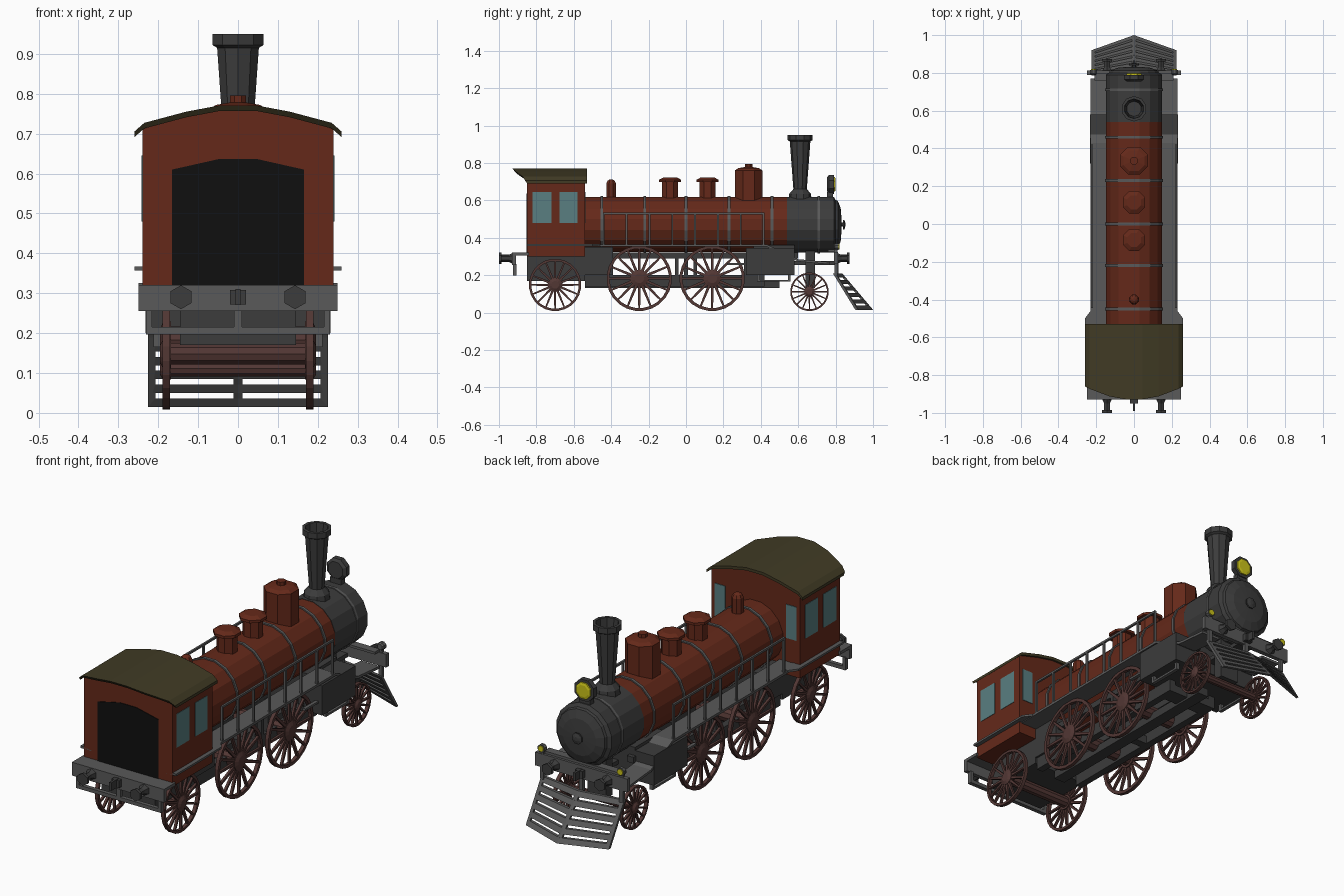
import bpy, bmesh, math
from mathutils import Vector, Matrix

if "Cube" in bpy.data.objects:
    bpy.data.objects.remove(bpy.data.objects["Cube"])

def material(name, rgb):
    m = bpy.data.materials.new(name)
    m.diffuse_color = (*rgb, 1)
    m.use_nodes = True
    m.node_tree.nodes["Principled BSDF"].inputs["Base Color"].default_value = m.diffuse_color
    return m

RED = material("red_paint", (0.13, 0.022, 0.010))
DARK = material("dark_iron", (0.045, 0.045, 0.045))
STEEL = material("steel", (0.10, 0.10, 0.10))
BROWN = material("brown_iron", (0.085, 0.038, 0.034))
ROOF = material("roof_paint", (0.052, 0.043, 0.018))
GLASS = material("glass", (0.10, 0.21, 0.22))
BLACK = material("black", (0.005, 0.005, 0.005))
YELLOW = material("lamp_yellow", (0.6, 0.55, 0.01))

def finish(name, bm, mat):
    bmesh.ops.recalc_face_normals(bm, faces=bm.faces)
    me = bpy.data.meshes.new(name)
    bm.to_mesh(me)
    bm.free()
    me.materials.append(mat)
    ob = bpy.data.objects.new(name, me)
    bpy.context.collection.objects.link(ob)
    return ob

def prism(bm, pts, vec):
    """Polygon swept along a vector."""
    a = [bm.verts.new(p) for p in pts]
    b = [bm.verts.new(Vector(p) + Vector(vec)) for p in pts]
    bm.faces.new(a)
    bm.faces.new(b[::-1])
    for i in range(len(a)):
        j = (i + 1) % len(a)
        bm.faces.new((a[i], a[j], b[j], b[i]))

def box(bm, x, y, z):
    prism(bm, [(x[0], y[0], z[0]), (x[1], y[0], z[0]), (x[1], y[1], z[0]), (x[0], y[1], z[0])],
          (0, 0, z[1] - z[0]))

def lathe(bm, prof, n, loc, axis, closed=False):
    """(radius, height) profile turned about an axis through loc."""
    rot = {'X': Matrix.Rotation(math.pi / 2, 3, 'Y'), 'Y': Matrix.Rotation(-math.pi / 2, 3, 'X'),
           'Z': Matrix.Identity(3)}[axis]
    rings = []
    for r, h in prof:
        rings.append([bm.verts.new(rot @ Vector((r * math.cos(t), r * math.sin(t), h)) + Vector(loc))
                      for t in (2 * math.pi * (k + 0.5) / n for k in range(n))])
    if closed:
        rings.append(rings[0])
    else:
        bm.faces.new(rings[0][::-1])
        bm.faces.new(rings[-1])
    for p, q in zip(rings, rings[1:]):
        for k in range(n):
            bm.faces.new((p[k], p[(k + 1) % n], q[(k + 1) % n], q[k]))

def turned(name, prof, n, loc, axis, mat):
    bm = bmesh.new()
    lathe(bm, prof, n, loc, axis)
    return finish(name, bm, mat)

def boxes(name, mat, *dims):
    bm = bmesh.new()
    for d in dims:
        box(bm, *d)
    return finish(name, bm, mat)

def both(x0, x1, y, z):
    return [((x0, x1), y, z), ((-x1, -x0), y, z)]

# boiler, smokebox, door and bands
ZB = 0.47
turned("boiler", [(0.15, -0.55), (0.15, 0.54)], 16, (0, 0, ZB), 'Y', RED)
turned("smokebox", [(0.152, 0.54), (0.152, 0.79), (0.135, 0.80), (0.13, 0.812), (0.09, 0.827), (0.03, 0.832)],
       16, (0, 0, ZB), 'Y', DARK)
turned("door_knob", [(0.012, 0.82), (0.012, 0.84), (0.028, 0.84), (0.028, 0.847), (0.01, 0.852)], 8, (0, 0, ZB), 'Y', DARK)
bm = bmesh.new()
for y in (-0.45, -0.22, 0.0, 0.23, 0.46, 0.71):
    lathe(bm, [(0.156, y - 0.007), (0.156, y + 0.007)], 16, (0, 0, ZB), 'Y')
finish("boiler_bands", bm, STEEL)

# chimney, domes and whistle
turned("chimney", [(0.062, 0.60), (0.058, 0.635), (0.036, 0.66), (0.055, 0.915), (0.067, 0.922), (0.067, 0.95),
                   (0.052, 0.95), (0.04, 0.80)], 10, (0, 0.61, 0), 'Z', DARK)
turned("large_dome", [(0.08, 0.58), (0.08, 0.76), (0.06, 0.772), (0.022, 0.778), (0.022, 0.795)], 8, (0, 0.335, 0), 'Z', RED)
for i, y in enumerate((0.115, -0.085)):
    turned(f"small_dome_{i}", [(0.047, 0.58), (0.047, 0.697), (0.064, 0.697), (0.064, 0.710), (0.04, 0.722)],
           8, (0, y, 0), 'Z', RED)
turned("whistle", [(0.028, 0.59), (0.028, 0.69), (0.02, 0.705), (0.008, 0.712)], 8, (0, -0.40, 0), 'Z', RED)

# headlight and beam lamps
turned("headlight", [(0.042, 0.755), (0.056, 0.765), (0.056, 0.79)], 8, (0, 0, 0.685), 'Y', DARK)
turned("headlight_lens", [(0.042, 0.785), (0.042, 0.797), (0.03, 0.80)], 8, (0, 0, 0.685), 'Y', YELLOW)
boxes("headlight_bracket", DARK, ((-0.03, 0.03), (0.755, 0.785), (0.60, 0.645)))
for s in (-1, 1):
    turned("beam_lamp", [(0.014, 0.79), (0.02, 0.797), (0.02, 0.815)], 8, (s * 0.215, 0, 0.352), 'Y', STEEL)
    turned("beam_lamp_lens", [(0.015, 0.81), (0.015, 0.82)], 8, (s * 0.215, 0, 0.352), 'Y', YELLOW)

# cab with doorway and windows
bm = bmesh.new()
half = [(0.24, 0.30), (0.24, 0.715), (0.13, 0.745), (0.045, 0.76)]
prism(bm, [(x, -0.85, z) for x, z in half] + [(-x, -0.85, z) for x, z in half[::-1]], (0, 0.31, 0))
finish("cab", bm, RED)
bm = bmesh.new()
half = [(0.165, 0.32), (0.165, 0.61), (0.045, 0.637)]
prism(bm, [(x, -0.853, z) for x, z in half] + [(-x, -0.853, z) for x, z in half[::-1]], (0, 0.01, 0))
finish("cab_doorway", bm, BLACK)
boxes("cab_windows", GLASS, *both(0.235, 0.242, (-0.82, -0.72), (0.48, 0.645)),
      *both(0.235, 0.242, (-0.675, -0.58), (0.48, 0.645)), *both(0.165, 0.222, (-0.545, -0.537), (0.48, 0.645)))

# arched cab roof, overhanging at the back
bm = bmesh.new()
half = [(0.26, 0.705), (0.235, 0.727), (0.13, 0.755), (0.045, 0.771)]
rows = []
for x, z in half + [(-x, z) for x, z in half[::-1]]:
    yb = -0.93 + 0.07 * (x / 0.26) ** 2
    rows.append([bm.verts.new(p) for p in ((x, yb, z), (x, -0.53, z), (x, -0.53, z - 0.014), (x, yb + 0.01, z - 0.014))])
for p, q in zip(rows, rows[1:]):
    for k in range(4):
        bm.faces.new((p[k], p[(k + 1) % 4], q[(k + 1) % 4], q[k]))
bm.faces.new(rows[0])
bm.faces.new(rows[-1])
finish("cab_roof", bm, ROOF)

# running boards, dropping towards the front, widened by the cab
bm = bmesh.new()
path = [(-0.54, 0.365), (0.43, 0.365), (0.60, 0.285), (0.77, 0.27)]
for s in (-1, 1):
    for (y0, z0), (y1, z1) in zip(path, path[1:]):
        x = s * 0.13
        prism(bm, [(x, y0, z0), (x, y1, z1), (x, y1, z1 - 0.012), (x, y0, z0 - 0.012)], (s * 0.10, 0, 0))
    prism(bm, [(s * x, y, 0.357) for x, y in ((0.2, -0.85), (0.26, -0.85), (0.26, -0.50), (0.23, -0.46), (0.2, -0.46))],
          (0, 0, 0.010))
finish("running_boards", bm, STEEL)

# hand railings
bm = bmesh.new()
for s in (-1, 1):
    xs = (s * 0.222 - 0.005, s * 0.222 + 0.005)
    box(bm, xs, (-0.445, 0.42), (0.525, 0.535))
    for i in range(8):
        y = -0.44 + i * 0.855 / 7
        box(bm, xs, (y - 0.005, y + 0.005), (0.36, 0.53))
finish("railings", bm, STEEL)

# frame, firebox, cylinders and saddle
boxes("frame", DARK,
      *both(0.10, 0.135, (-0.54, 0.42), (0.14, 0.20)), *both(0.10, 0.135, (-0.54, 0.60), (0.29, 0.32)),
      *[d for y in (-0.05, 0.0, 0.05, 0.32) for d in both(0.11, 0.135, (y - 0.01, y + 0.01), (0.19, 0.31))],
      ((-0.03, 0.03), (-0.54, 0.50), (0.13, 0.17)), ((-0.11, 0.11), (-0.07, -0.03), (0.14, 0.18)),
      ((-0.11, 0.11), (0.34, 0.42), (0.14, 0.18)))
boxes("firebox", DARK, ((-0.145, 0.145), (-0.56, -0.39), (0.20, 0.35)), ((-0.145, 0.145), (-0.85, -0.54), (0.17, 0.31)))
boxes("cylinders", DARK, *both(0.13, 0.232, (0.32, 0.58), (0.20, 0.345)))
boxes("saddle", DARK, ((-0.13, 0.13), (0.36, 0.58), (0.20, 0.36)), ((-0.05, 0.05), (0.64, 0.69), (0.13, 0.34)),
      ((-0.04, 0.04), (0.50, 0.80), (0.255, 0.275)))
boxes("slide_bars", STEEL, *both(0.195, 0.212, (0.22, 0.36), (0.255, 0.265)), *both(0.195, 0.212, (0.38, 0.56), (0.165, 0.175)),
      *both(0.195, 0.212, (0.38, 0.395), (0.165, 0.21)), *both(0.195, 0.212, (0.545, 0.56), (0.165, 0.21)))

# spoked wheels and axles
def wheelset(name, y, r, n=16):
    z = r + 0.008
    bm = bmesh.new()
    for s in (-1, 1):
        c = Vector((s * 0.18, y, z))
        lathe(bm, [(r, -0.009), (r, 0.009), (r * 0.91, 0.009), (r * 0.91, -0.009)], 24, c, 'X', True)
        lathe(bm, [(r * 0.27, -0.012), (r * 0.27, 0.008), (r * 0.15, 0.016)] if s > 0 else
              [(r * 0.15, -0.016), (r * 0.27, -0.008), (r * 0.27, 0.012)], 12, c, 'X')
        for k in range(n):
            t = 2 * math.pi * k / n
            d, w = Vector((0, math.cos(t), math.sin(t))), Vector((0, -math.sin(t), math.cos(t))) * r * 0.035
            a, b = c + d * r * 0.2 - Vector((0.006, 0, 0)), c + d * r * 0.93 - Vector((0.006, 0, 0))
            prism(bm, [a - w * 1.3, b - w * 0.8, b + w * 0.8, a + w * 1.3], (0.012, 0, 0))
    lathe(bm, [(r * 0.2, -0.175), (r * 0.2, 0.175)], 10, (0, y, z), 'X')
    finish(name, bm, BROWN)

wheelset("rear_wheels", -0.70, 0.14)
wheelset("driving_wheels_rear", -0.25, 0.175)
wheelset("driving_wheels_front", 0.14, 0.175)
wheelset("pilot_wheels", 0.66, 0.103)

# end beams, deck and rear step
boxes("rear_beam", STEEL, ((-0.25, 0.25), (-0.93, -0.91), (0.255, 0.32)), ((-0.25, 0.25), (-0.92, -0.84), (0.305, 0.32)))
boxes("rear_step", STEEL, ((-0.23, 0.23), (-0.925, -0.905), (0.197, 0.215)), ((-0.01, 0.01), (-0.925, -0.905), (0.2, 0.26)),
      *both(0.215, 0.23, (-0.925, -0.905), (0.2, 0.26)))
boxes("front_beam", STEEL, ((-0.25, 0.25), (0.79, 0.812), (0.26, 0.325)), ((-0.21, 0.21), (0.76, 0.80), (0.325, 0.337)),
      *both(0.205, 0.225, (0.795, 0.81), (0.20, 0.345)), ((-0.01, 0.01), (0.795, 0.815), (0.2, 0.27)))

# buffers and couplings at both ends
bm = bmesh.new()
for e, y0, length in ((-1, -0.93, 0.07), (1, 0.812, 0.062)):
    for x in (-0.143, 0.143):
        prof = [(0.028, 0), (0.017, 0.02), (0.017, length - 0.014), (0.03, length - 0.014), (0.03, length)]
        lathe(bm, [(r, y0 + e * h) for r, h in prof], 6, (x, 0, 0.29), 'Y')
    ys = sorted((y0, y0 + e * length * 0.85))
    box(bm, (-0.006, 0.006), ys, (0.27, 0.31))
    box(bm, (-0.02, 0.02), sorted((y0, y0 + e * 0.02)), (0.272, 0.308))
finish("buffers_and_couplings", bm, DARK)

# slatted wedge at the front
def edge(s, t):
    return Vector((s * 0.225, 0.80 + 0.12 * t, 0.21 - 0.195 * t))
def mid(t):
    return Vector((0, 0.835 + 0.165 * t, 0.21 - 0.195 * t))
bm = bmesh.new()
back = (0, -0.015, 0)
for s in (-1, 1):
    for i in range(6):
        t0 = i * 0.178
        t1 = t0 + 0.11
        prism(bm, [edge(s, t0), mid(t0), mid(t1), edge(s, t1)], back)
    a, b, ma, mb = edge(s, 0), edge(s, 1), mid(0), mid(1)
    prism(bm, [a, a.lerp(ma, 0.08), b.lerp(mb, 0.08), b], back)
    prism(bm, [ma, ma.lerp(a, 0.05), mb.lerp(b, 0.05), mb], back)
finish("pilot_slats", bm, STEEL)
